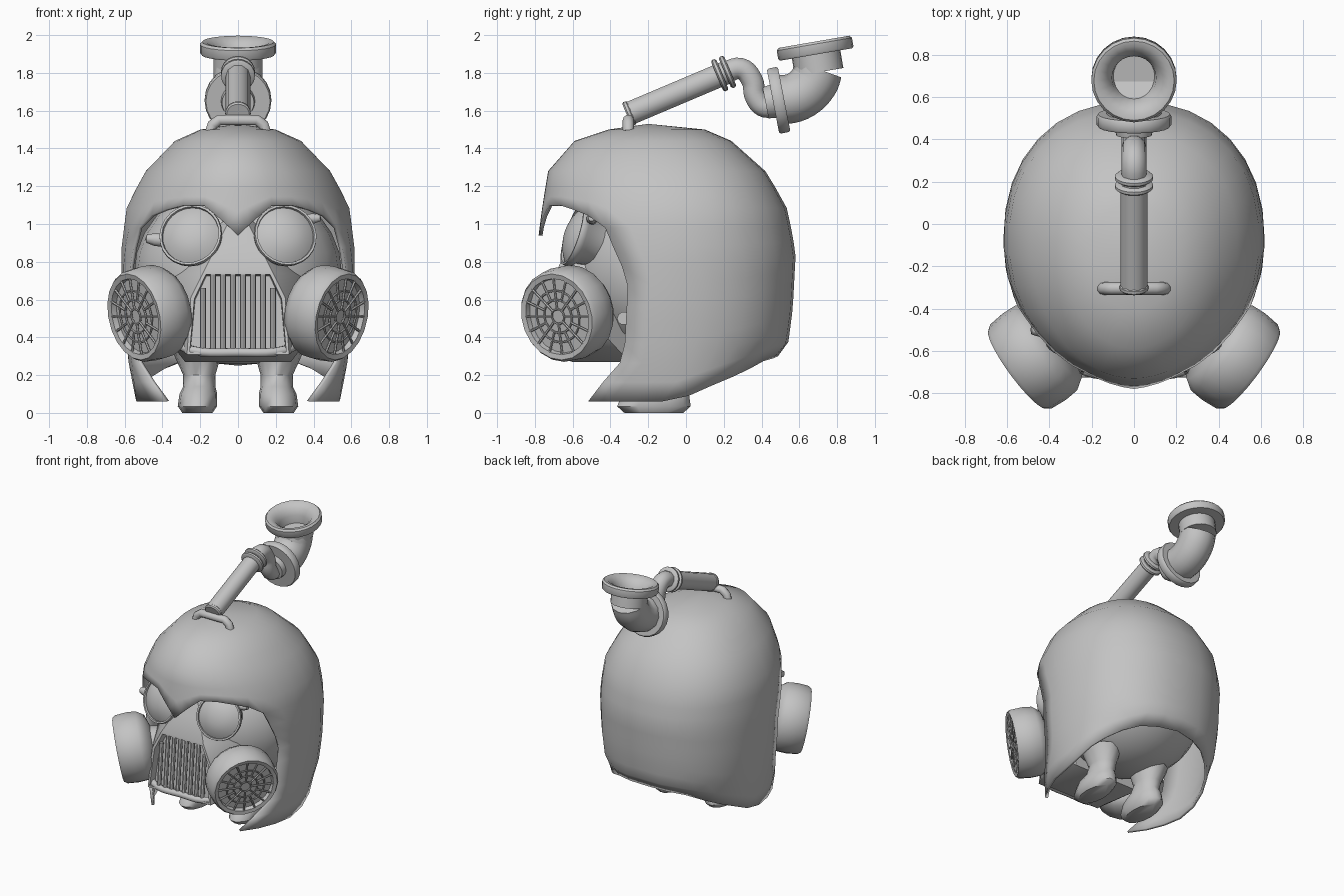
import bpy, bmesh, math
from mathutils import Vector, Matrix

default = bpy.data.objects.get("Cube")
if default:
    bpy.data.objects.remove(default)

GREY = (0.55, 0.55, 0.55, 1)
material = bpy.data.materials.new("plain grey")
material.use_nodes = True
material.diffuse_color = GREY
material.node_tree.nodes["Principled BSDF"].inputs["Base Color"].default_value = GREY


def finish(name, mesh, angle=40):
    mesh.materials.clear()
    mesh.materials.append(material)
    mesh.shade_smooth()
    mesh.set_sharp_from_angle(angle=math.radians(angle))
    obj = bpy.data.objects.new(name, mesh)
    bpy.context.scene.collection.objects.link(obj)
    return obj


def from_bmesh(name, bm, angle=40, recalc=True):
    if recalc:
        bmesh.ops.recalc_face_normals(bm, faces=bm.faces)
    mesh = bpy.data.meshes.new(name)
    bm.to_mesh(mesh)
    bm.free()
    return finish(name, mesh, angle)


def aim(centre, normal):
    """Matrix placing local z along normal."""
    rotation = Vector(normal).to_track_quat('Z', 'Y').to_matrix().to_4x4()
    return Matrix.Translation(centre) @ rotation


def bridge(bm, rows, closed=False):
    for low, high in zip(rows, rows[1:]):
        count = len(low)
        for i in range(count if closed else count - 1):
            j = (i + 1) % count
            bm.faces.new((low[i], low[j], high[j], high[i]))


def lathe(name, profile, centre, normal, sides=20, angle=40):
    """Revolve (radius, height) points about an axis."""
    bm = bmesh.new()
    place = aim(centre, normal)
    turns = [math.tau * i / sides for i in range(sides)]
    rows = [[bm.verts.new(place @ Vector((r * math.cos(t), r * math.sin(t), h))) for t in turns]
            for r, h in profile]
    bridge(bm, rows, True)
    bmesh.ops.remove_doubles(bm, verts=bm.verts, dist=0.0001)
    return from_bmesh(name, bm, angle)


def tube(name, points, radius, bend=False, cyclic=False, sides=3, steps=5):
    """Round tube through the points, turned into a mesh."""
    curve = bpy.data.curves.new(name, 'CURVE')
    curve.dimensions = '3D'
    curve.bevel_depth = radius
    curve.bevel_resolution = sides
    curve.resolution_u = steps
    curve.use_fill_caps = True
    spline = curve.splines.new('BEZIER' if bend else 'POLY')
    spline.use_cyclic_u = cyclic
    if bend:
        spline.bezier_points.add(len(points) - 1)
        for knot, p in zip(spline.bezier_points, points):
            knot.co = p
            knot.handle_left_type = knot.handle_right_type = 'AUTO'
    else:
        spline.points.add(len(points) - 1)
        for knot, p in zip(spline.points, points):
            knot.co = (*p, 1)
    helper = bpy.data.objects.new(name + " path", curve)
    bpy.context.scene.collection.objects.link(helper)
    graph = bpy.context.evaluated_depsgraph_get()
    mesh = bpy.data.meshes.new_from_object(helper.evaluated_get(graph))
    bpy.data.objects.remove(helper)
    return finish(name, mesh)


def ring(name, place, radius, thickness, sides=20):
    turns = [math.tau * i / sides for i in range(sides)]
    points = [place @ Vector((radius * math.cos(t), radius * math.sin(t), 0)) for t in turns]
    return tube(name, points, thickness, cyclic=True, sides=1)


def lookup(table, key):
    """Linear interpolation in rows sorted by their first column."""
    for a, b in zip(table, table[1:]):
        if key <= b[0]:
            t = max(0, (key - a[0]) / (b[0] - a[0]))
            return [p + (q - p) * t for p, q in zip(a[1:], b[1:])]
    return list(table[-1][1:])


# Helmet shell: height, front y, back y, half width, centre y
SHELL = [(.06, -.7, .42, .54, -.08), (.27, -.71, .46, .58, -.08), (.36, -.72, .54, .59, -.08),
         (.55, -.73, .565, .61, -.08), (.83, -.76, .58, .62, -.08), (.94, -.78, .565, .612, -.08),
         (1.1, -.76, .53, .59, -.08), (1.28, -.73, .42, .49, -.1), (1.44, -.59, .24, .335, -.14),
         (1.5, -.41, .1, .2, -.17), (1.53, -.2, -.2, 0, -.2)]
VISOR = [(0, .94), (8, 1.02), (18, 1.1), (30, 1.1), (48, 1.06), (60, .98)]
CHEEK = [(0, 60), (.3, 70), (.75, 67), (1, 45)]
HEM = [(45, .06), (92, .06), (108, .13), (135, .22), (155, .28), (180, .3)]


def shell_point(turn, z, side):
    front, back, width, centre = lookup(SHELL, z)
    s, c = math.sin(math.radians(turn)), math.cos(math.radians(turn))
    if c < 0:
        s, c = abs(s) ** .9, -abs(c) ** .9
    reach = centre - front if c > 0 else back - centre
    return Vector((side * width * s, centre - reach * c, z))


bm = bmesh.new()
columns = [0, 5, 11, 18, 30, 40, 50] + [60 + 12 * k for k in range(11)]
for side in (1, -1):
    dome = [[bm.verts.new(shell_point(t, z, side)) for t in columns]
            for z in (1.53, 1.5, 1.44, 1.36, 1.28, 1.19)]
    for blend in (.5, 1):
        dome.append([bm.verts.new(shell_point(t, 1.19 + (lookup(VISOR, t)[0] - 1.19) * blend, side))
                     for t in columns])
    wall = []
    for step in range(10):
        s = step / 9
        start = lookup(CHEEK, s)[0]
        turns = [start + (180 - start) * k / 10 for k in range(11)]
        wall.append([bm.verts.new(shell_point(t, .98 + (lookup(HEM, t)[0] - .98) * s, side))
                     for t in turns])
    bridge(bm, dome)
    bridge(bm, wall)
bmesh.ops.remove_doubles(bm, verts=bm.verts, dist=0.0005)
bmesh.ops.recalc_face_normals(bm, faces=bm.faces)
middle = Vector((0, -.1, .7))
if sum(f.normal.dot(f.calc_center_median() - middle) for f in bm.faces) < 0:
    bmesh.ops.reverse_faces(bm, faces=bm.faces)
helmet = from_bmesh("helmet", bm, 50, recalc=False)
solid = helmet.modifiers.new("thickness", 'SOLIDIFY')
solid.thickness = .02
solid.offset = -1

# Head inside the helmet
bm = bmesh.new()
bmesh.ops.create_uvsphere(bm, u_segments=24, v_segments=14, radius=1)
bmesh.ops.scale(bm, vec=(.55, .51, .49), verts=bm.verts)
bmesh.ops.translate(bm, vec=(0, -.09, .74), verts=bm.verts)
from_bmesh("head", bm)

# Muzzle with a recessed front opening
def slope(z):
    return -.685 - (.75 - z) * .09


half = [(.18, slope(.75), .75), (.25, slope(.61), .61), (.27, slope(.31), .31),
        (.23, -.6, .27), (.28, -.3, .27), (.36, -.45, .72), (.38, -.42, .4),
        (.05, -.62, .9), (.03, -.55, 1.05), (.36, -.3, .8)]
bm = bmesh.new()
for x, y, z in half:
    for side in (1, -1):
        bm.verts.new((side * x, y, z))
bmesh.ops.convex_hull(bm, input=bm.verts)
bmesh.ops.dissolve_limit(bm, angle_limit=.02, verts=bm.verts, edges=bm.edges)
bmesh.ops.recalc_face_normals(bm, faces=bm.faces)
plate = min(bm.faces, key=lambda f: f.calc_center_median().y)
bmesh.ops.inset_region(bm, faces=[plate], thickness=.02)
bmesh.ops.inset_region(bm, faces=[plate], thickness=.004, depth=-.06)
from_bmesh("muzzle", bm, 35)
for k in range(8):
    x = (k - 3.5) * .053
    top = .66 if k in (0, 7) else .735
    tube("grille_bar", [(x, slope(top) + .018, top), (x, slope(.325) + .018, .325)], .016, sides=2)
tube("lower_lip", [(-.31, -.63, .36), (-.24, -.69, .33), (0, -.71, .32), (.24, -.69, .33), (.31, -.63, .36)],
     .024, bend=True)

for side in (1, -1):
    # Goggles with domed lenses
    centre, normal = Vector((side * .25, -.59, .94)), Vector((side * .22, -.93, .3)).normalized()
    lathe("goggle", [(0, .05), (.05, .046), (.1, .032), (.14, .008), (.152, 0), (.155, .014), (.167, .014),
                     (.17, 0), (.165, -.025), (.14, -.05), (.12, -.2), (0, -.2)], centre, normal, 24)

    # Filter canisters with spoked covers, tipped slightly down
    centre, normal = Vector((side * .55, -.685, .508)), Vector((side * .79, -.58, -.19)).normalized()
    place = aim(centre, normal)
    lathe("canister", [(0, -.035), (.2, -.035), (.205, -.005), (.232, 0), (.246, -.02), (.253, -.1),
                       (.248, -.17), (.215, -.22), (.13, -.25), (.11, -.34), (0, -.34)], centre, normal, 20, 50)
    for radius in (.04, .09, .14):
        ring("cover_ring", place @ Matrix.Translation((0, 0, -.012)), radius, .006)
    for k in range(16):
        t = math.tau * k / 16
        inner = .04 if k % 2 == 0 else .09
        tube("cover_spoke", [place @ Vector((r * math.cos(t), r * math.sin(t), -.01)) for r in (inner, .21)],
             .007, sides=1)

    # Legs and feet
    bm = bmesh.new()
    rows = []
    for z, rx, ry, y, x in [(0, .08, .16, -.17, .215), (.035, .104, .2, -.17, .215), (.1, .1, .18, -.16, .21),
                            (.14, .085, .13, -.13, .205), (.2, .085, .11, -.1, .205), (.32, .13, .15, -.1, .215)]:
        rows.append([bm.verts.new((side * x + rx * math.cos(math.tau * i / 14),
                                   y + ry * math.sin(math.tau * i / 14), z)) for i in range(14)])
    bridge(bm, rows, True)
    bm.faces.new(rows[0])
    bm.faces.new(rows[-1])
    from_bmesh("leg", bm, 50)
    tube("cheek_knob", [(side * .4, -.33, .5), (side * .5, -.33, .5)], .035)

# Strap knobs beside the goggles
lathe("right_strap_knob", [(0, .03), (.022, .025), (.036, -.02), (.036, -.1), (0, -.1)],
      (-.46, -.5, .92), (-1, 0, .1), 10)
lathe("left_strap_knob", [(0, .03), (.018, .025), (.028, -.01), (.028, -.1), (0, -.1)],
      (.41, -.5, 1.03), (1, 0, .1), 10)

# Top bracket and straight pipe
tube("bracket", [(-.145, -.305, 1.49), (-.135, -.305, 1.525), (-.1, -.305, 1.55), (.1, -.305, 1.55),
                 (.135, -.305, 1.525), (.145, -.305, 1.49)], .03)
start, end = Vector((0, -.3, 1.585)), Vector((0, .22, 1.805))
along = (end - start).normalized()
tube("straight_pipe", [start, end], .065)
COLLAR = [(0, -.015), (.08, -.015), (.09, -.007), (.09, .007), (.08, .015), (0, .015)]
lathe("lower_collar", [(r * .75, h) for r, h in COLLAR], start, along)
for offset in (-.045, .0):
    lathe("pipe_collar", COLLAR, end + along * offset, along)
tube("bent_pipe", [(0, .2, 1.797), (0, .29, 1.822), (0, .35, 1.76), (0, .37, 1.67), (0, .42, 1.62), (0, .5, 1.64)],
     .06, bend=True)

# Large elbow and horn
lathe("elbow_flange", [(0, -.07), (.085, -.07), (.09, -.03), (.17, -.03), (.177, -.02), (.177, .02),
                       (.17, .03), (0, .03)], (0, .49, 1.655), (0, .98, .19), 22)
tube("elbow", [(0, .49, 1.655), (0, .59, 1.675), (0, .675, 1.75), (0, .7, 1.82)], .13, bend=True, sides=4)
lathe("horn", [(0, -.13), (.13, -.13), (.13, -.035), (.195, -.035), (.202, -.025), (.202, .02), (.19, .033),
               (.165, .03), (.13, .005), (.105, -.04), (.098, -.1), (0, -.1)], (0, .683, 1.932), (0, -.17, .985), 24)
